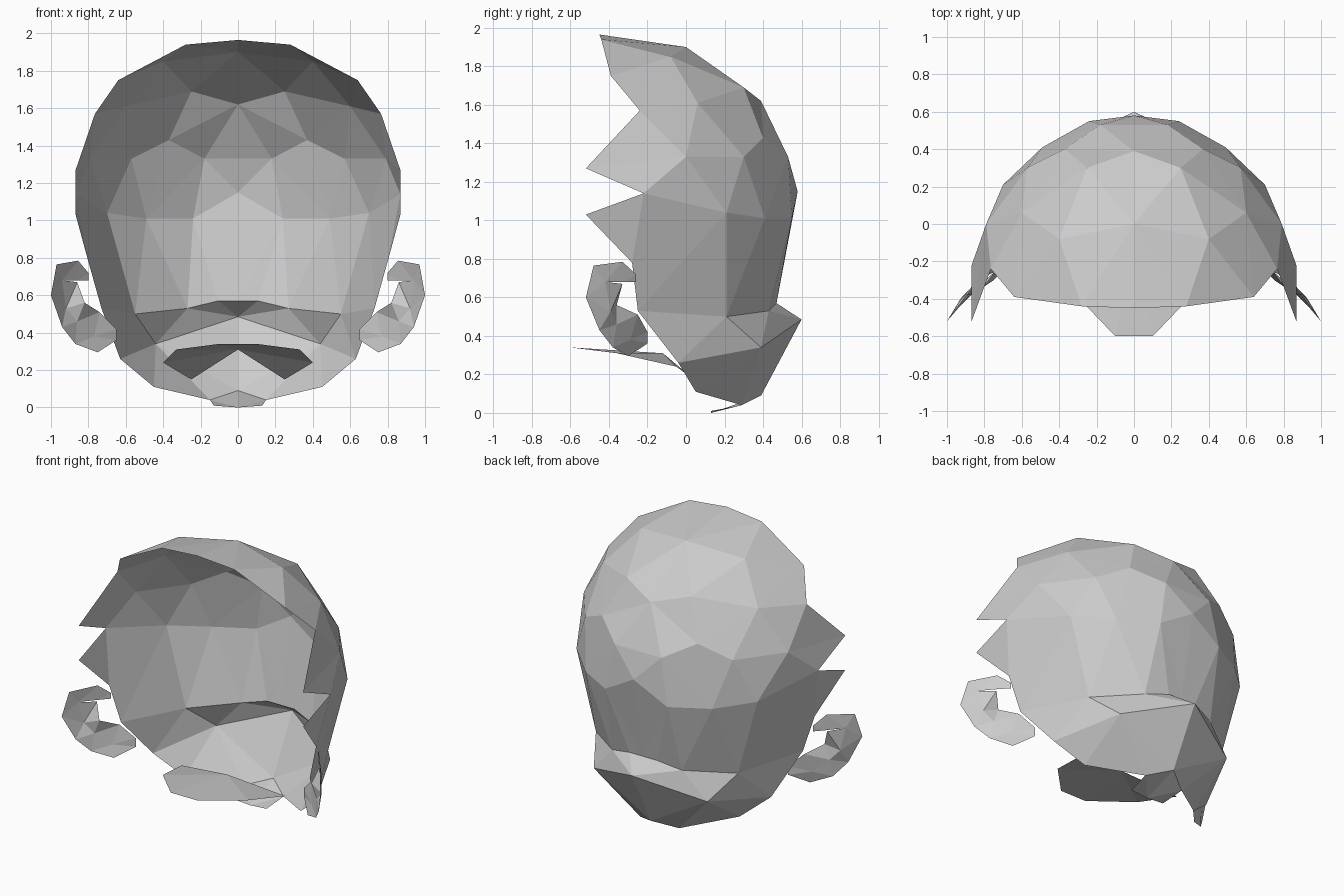
import bpy, bmesh
from mathutils import Vector

if "Cube" in bpy.data.objects:
    bpy.data.objects.remove(bpy.data.objects["Cube"])

grey = bpy.data.materials.new("plain_grey")
grey.diffuse_color = (0.6, 0.6, 0.6, 1)
grey.use_nodes = True
grey.node_tree.nodes["Principled BSDF"].inputs["Base Color"].default_value = grey.diffuse_color


def zip_rows(bm, a, b):
    """Triangulate between two rows of points, always taking the shorter diagonal."""
    a = [bm.verts.new(p) for p in a]
    b = [bm.verts.new(p) for p in b]
    i = j = 0
    while i < len(a) - 1 or j < len(b) - 1:
        da = (a[i + 1].co - b[j].co).length if i < len(a) - 1 else 99
        db = (b[j + 1].co - a[i].co).length if j < len(b) - 1 else 99
        if da <= db:
            tri = (a[i], a[i + 1], b[j])
            i += 1
        else:
            tri = (a[i], b[j + 1], b[j])
            j += 1
        bm.faces.new(tri)


def mirrored_part(name, strips):
    """Build the right half from strips of rows and mirror it across x = 0."""
    bm = bmesh.new()
    for a, b in strips:
        zip_rows(bm, a, b)
    bmesh.ops.remove_doubles(bm, verts=bm.verts[:], dist=0.001)
    geom = bm.verts[:] + bm.edges[:] + bm.faces[:]
    dup = bmesh.ops.duplicate(bm, geom=geom)["geom"]
    for v in [g for g in dup if isinstance(g, bmesh.types.BMVert)]:
        v.co.x *= -1
    bmesh.ops.reverse_faces(bm, faces=[g for g in dup if isinstance(g, bmesh.types.BMFace)])
    bmesh.ops.remove_doubles(bm, verts=bm.verts[:], dist=0.001)
    mesh = bpy.data.meshes.new(name)
    bm.to_mesh(mesh)
    bm.free()
    mesh.materials.append(grey)
    bpy.context.collection.objects.link(bpy.data.objects.new(name, mesh))


# Back-of-head shell: rows run from the centre line round to the jagged front edge
front_top = [(0, -.45, 1.965), (.28, -.44, 1.94), (.64, -.39, 1.75)]
crown = [(0, .0, 1.9), (.40, -.08, 1.85), (.64, -.39, 1.75)]
upper = [(0, .39, 1.62), (.25, .30, 1.69), (.60, .06, 1.61), (.765, -.24, 1.57)]
middle = [(0, .53, 1.33), (.18, .53, 1.33), (.37, .40, 1.43), (.57, .30, 1.33),
          (.79, 0, 1.33), (.868, -.52, 1.27)]
widest = [(0, .58, 1.15), (.24, .55, 1.01), (.49, .41, 1.01), (.70, .21, 1.04),
          (.868, -.22, 1.14)]
hem = [(0, .47, .57), (.107, .47, .57), (.27, .43, .53), (.55, .21, .50),
       (.73, -.25, .53), (.80, -.28, .78), (.868, -.52, 1.03)]
# Nape bulge below the hem, and the small tail under it
nape = [(0, .60, .485), (.44, .39, .34), (.63, -.04, .26)]
base = [(0, .39, .09), (.15, .29, .04), (.45, .05, .11)]
tail = [(0, .13, 0), (.13, .13, .01)]

mirrored_part("head_shell", [(front_top, crown), (crown, upper), (upper, middle),
                             (middle, widest), (widest, hem)])
mirrored_part("nape", [(hem[:5], nape), (nape, base), (base[:2], tail)])

# Ears: a C-shaped strip with a rim, a fold and an inner bowl
rim = [(.80, -.26, .72), (.855, -.33, .785), (.97, -.48, .765), (1.0, -.52, .60),
       (.94, -.45, .43), (.87, -.38, .34), (.75, -.30, .295), (.65, -.20, .36)]
fold = [(.80, -.26, .68), (.855, -.32, .68), (.94, -.42, .68), (.92, -.39, .53),
        (.86, -.36, .46), (.77, -.29, .38), (.65, -.20, .38)]
bowl = [(.86, -.33, .67), (.82, -.36, .56), (.74, -.25, .51), (.65, -.20, .42)]
mirrored_part("ears", [(rim, fold), (fold[2:], bowl)])

# Chin plate sloping down towards the back, notched in the middle
mirrored_part("chin_plate", [([(0, -.60, .34), (.10, -.60, .34), (.33, -.36, .31), (.40, -.05, .24)],
                              [(0, -.12, .31), (.25, .07, .15)])])
